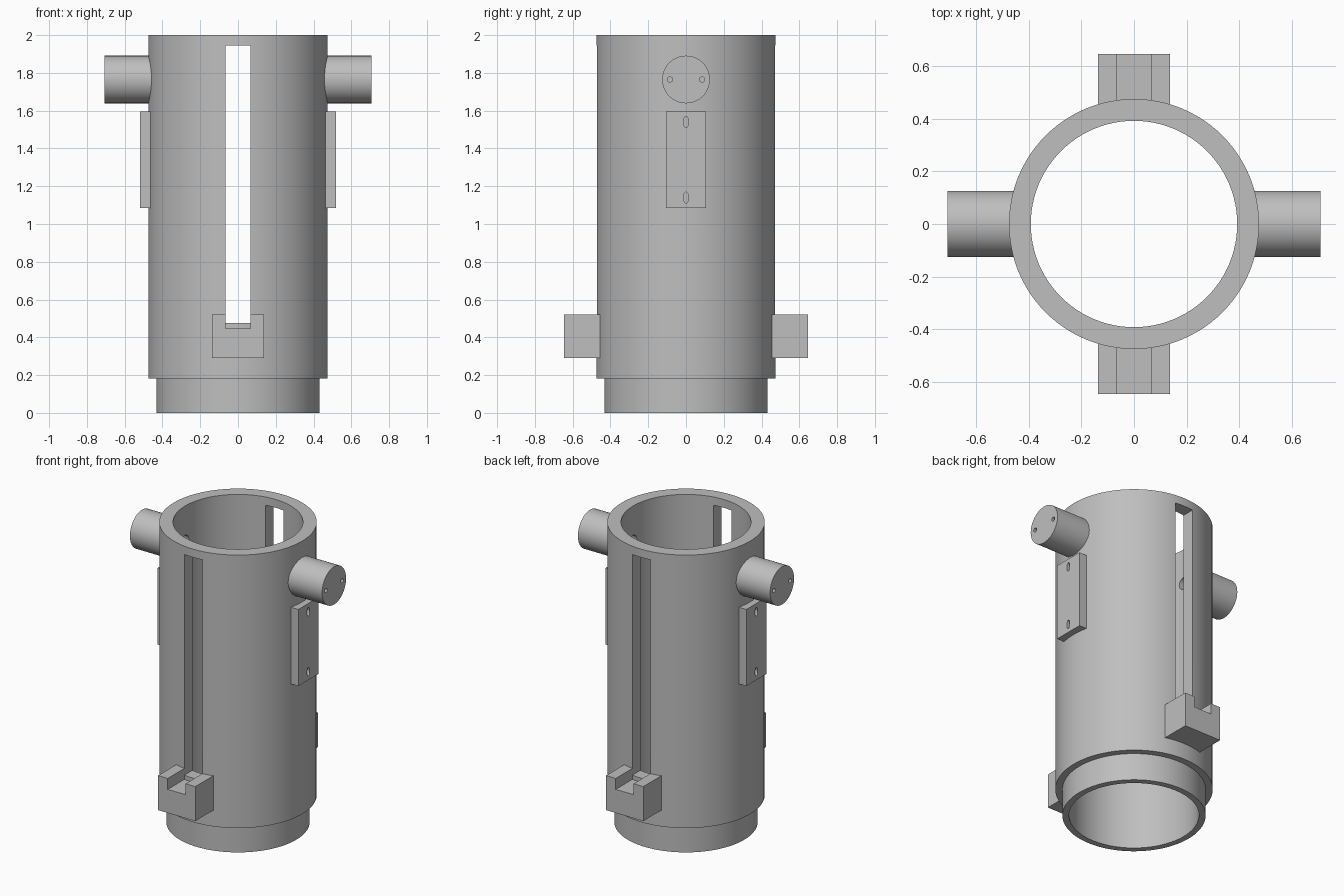
import bpy, bmesh, math
from mathutils import Matrix, Vector

if "Cube" in bpy.data.objects:
    bpy.data.objects.remove(bpy.data.objects["Cube"], do_unlink=True)

grey = bpy.data.materials.new("plain grey")
grey.use_nodes = True
COLOUR = (0.52, 0.52, 0.52, 1)
grey.diffuse_color = COLOUR
grey.node_tree.nodes["Principled BSDF"].inputs["Base Color"].default_value = COLOUR

OUTER, INNER, COLLAR = 0.475, 0.392, 0.432
STEP_Z, TOP_Z = 0.182, 2.0
PEG_Z, PEG_R = 1.765, 0.126
SLOT_HALF = 0.066


def finish(name, bm):
    bmesh.ops.recalc_face_normals(bm, faces=bm.faces)
    mesh = bpy.data.meshes.new(name)
    bm.to_mesh(mesh)
    bm.free()
    obj = bpy.data.objects.new(name, mesh)
    bpy.context.collection.objects.link(obj)
    mesh.materials.append(grey)
    return obj


def box(name, low, high):
    bm = bmesh.new()
    low, high = Vector(low), Vector(high)
    size = high - low
    bmesh.ops.create_cube(bm, size=1, matrix=Matrix.Translation((low + high) / 2)
                          @ Matrix.Diagonal((*size, 1)))
    return finish(name, bm)


def rod(name, x0, x1, y, z, radius, sides=32, stretch=1):
    """Cylinder along x; stretch lengthens it in z."""
    bm = bmesh.new()
    place = (Matrix.Translation(((x0 + x1) / 2, y, z))
             @ Matrix.Diagonal((1, 1, stretch, 1))
             @ Matrix.Rotation(math.pi / 2, 4, 'Y'))
    bmesh.ops.create_cone(bm, cap_ends=True, segments=sides, radius1=radius,
                          radius2=radius, depth=abs(x1 - x0), matrix=place)
    return finish(name, bm)


def lathe(name, profile, sides=96):
    """Closed ring made by turning a profile of (radius, z) about z."""
    bm = bmesh.new()
    rings = [[bm.verts.new((r * math.cos(math.tau * i / sides),
                            r * math.sin(math.tau * i / sides), z))
              for i in range(sides)] for r, z in profile]
    for a, b in zip(rings, rings[1:] + rings[:1]):
        for i in range(sides):
            j = (i + 1) % sides
            bm.faces.new((a[i], a[j], b[j], b[i]))
    return finish(name, bm)


def cut(obj, cutters):
    """Subtract the cutters, keep the result and discard them."""
    for c in cutters:
        mod = obj.modifiers.new("cut", 'BOOLEAN')
        mod.operation, mod.solver, mod.object = 'DIFFERENCE', 'EXACT', c
        c.hide_render = True
    bpy.context.view_layer.update()
    graph = bpy.context.evaluated_depsgraph_get()
    mesh = bpy.data.meshes.new_from_object(obj.evaluated_get(graph))
    obj.modifiers.clear()
    obj.data = mesh
    for c in cutters:
        bpy.data.objects.remove(c, do_unlink=True)
    return obj


# Stepped tube with long slots front and back, and a bore behind each peg
tube = lathe("tube_body", [(INNER, 0), (COLLAR, 0), (COLLAR, STEP_Z),
                           (OUTER, STEP_Z), (OUTER, TOP_Z), (INNER, TOP_Z)])
cut(tube, [box("slot_cutter", (-SLOT_HALF, -0.8, 0.475), (SLOT_HALF, 0.8, 1.945)),
           rod("bore_cutter", -0.6, 0.6, 0, PEG_Z, 0.04)])
parts = [tube]

# Side pegs with two pin holes, and mounting pads with two oblong holes
for side, s in (("left", 1), ("right", -1)):
    peg = rod(side + "_peg", s * 0.44, s * 0.708, 0, PEG_Z, PEG_R, 64)
    cut(peg, [rod("pin_cutter", s * 0.6, s * 0.8, y, PEG_Z, 0.014, 16)
              for y in (-0.085, 0.085)]
        + [rod("bore_cutter", s * 0.4, s * 0.6, 0, PEG_Z, 0.04)])
    pad = box(side + "_pad", (s * 0.45, -0.105, 1.085), (s * 0.518, 0.105, 1.595))
    cut(pad, [rod("oblong_cutter", s * 0.476, s * 0.6, 0, z, 0.014, 16, 2.1)
              for z in (1.14, 1.54)])
    parts += [peg, pad]

# Notched lugs at the foot of each slot
for side, s in (("front", -1), ("back", 1)):
    lug = box(side + "_lug", (-0.137, s * 0.445, 0.29), (0.137, s * 0.645, 0.52))
    cut(lug, [box("notch_cutter", (-SLOT_HALF, s * 0.4, 0.447),
                  (SLOT_HALF, s * 0.7, 0.6))])
    parts.append(lug)

# Smooth the round walls, keep the edges sharp
bpy.ops.object.select_all(action='DESELECT')
for obj in parts:
    obj.select_set(True)
bpy.context.view_layer.objects.active = tube
bpy.ops.object.shade_smooth_by_angle(angle=math.radians(30))
